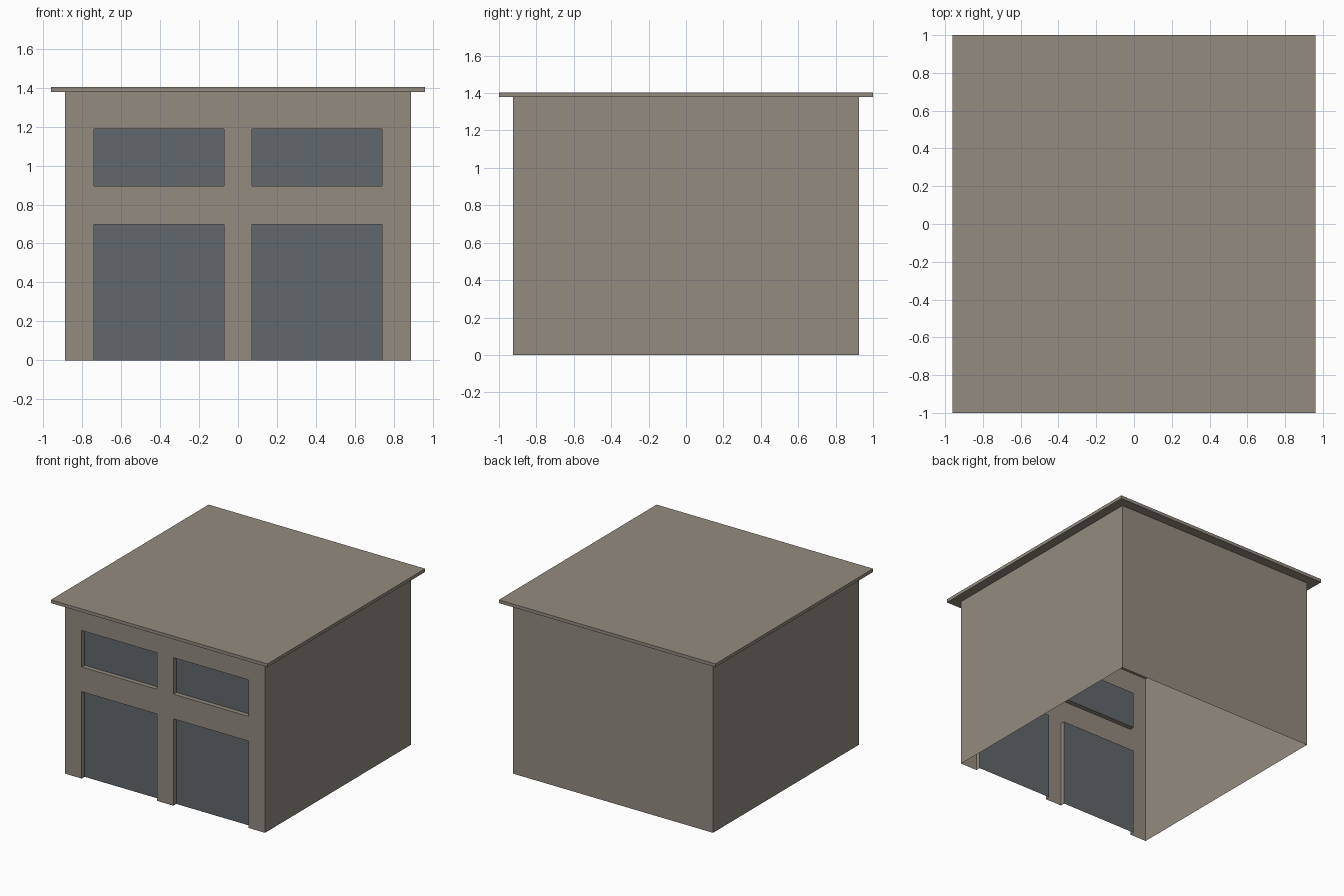
import bpy
import bmesh

if "Cube" in bpy.data.objects:
    bpy.data.objects.remove(bpy.data.objects["Cube"], do_unlink=True)


def material(name, colour):
    mat = bpy.data.materials.new(name)
    mat.use_nodes = True
    mat.diffuse_color = (*colour, 1)
    mat.node_tree.nodes["Principled BSDF"].inputs["Base Color"].default_value = (*colour, 1)
    return mat


def make_object(name, bm, mat):
    bmesh.ops.remove_doubles(bm, verts=bm.verts, dist=0.0001)
    mesh = bpy.data.meshes.new(name)
    bm.to_mesh(mesh)
    bm.free()
    mesh.materials.append(mat)
    obj = bpy.data.objects.new(name, mesh)
    bpy.context.collection.objects.link(obj)
    return obj


def quad(bm, *corners):
    bm.faces.new([bm.verts.new(c) for c in corners])


def front_quad(bm, x0, x1, z0, z1, y):
    quad(bm, (x0, y, z0), (x1, y, z0), (x1, y, z1), (x0, y, z1))


stone = material("warm grey stone", (0.29, 0.256, 0.212))
panel = material("blue grey panel", (0.119, 0.136, 0.15))

# Main dimensions
WIDTH, DEPTH, HEIGHT, TOP = 0.887, 0.924, 1.378, 1.404
INNER, OUTER, RECESS = 0.073, 0.74, 0.037
FRONT, BACK = -DEPTH, -DEPTH + RECESS
columns = [-WIDTH, -OUTER, -INNER, INNER, OUTER, WIDTH]
rows = [0, 0.697, 0.895, 1.188, HEIGHT]

# Walls: open-bottomed shell with recessed openings in the front
walls = bmesh.new()
outline = [(WIDTH, -DEPTH), (WIDTH, DEPTH), (-WIDTH, DEPTH), (-WIDTH, -DEPTH)]
for (ax, ay), (bx, by) in zip(outline, outline[1:]):
    quad(walls, (ax, ay, 0), (bx, by, 0), (bx, by, HEIGHT), (ax, ay, HEIGHT))

for c, (x0, x1) in enumerate(zip(columns, columns[1:])):
    for r, (z0, z1) in enumerate(zip(rows, rows[1:])):
        if c % 2 == 0 or r % 2 == 1:
            front_quad(walls, x0, x1, z0, z1, FRONT)
            continue
        # Reveals around the opening; doors have no sill
        ring = [(x0, z0), (x1, z0), (x1, z1), (x0, z1)]
        for i, (px, pz) in enumerate(ring):
            qx, qz = ring[(i + 1) % 4]
            if pz == qz == 0:
                continue
            quad(walls, (px, FRONT, pz), (qx, FRONT, qz), (qx, BACK, qz), (px, BACK, pz))
        # Door or window panel at the back of the recess
        infill = bmesh.new()
        front_quad(infill, x0, x1, z0, z1, BACK)
        side = "right" if x0 < 0 else "left"
        make_object(side + ("_door" if r == 0 else "_window"), infill, panel)
make_object("walls", walls, stone)

# Flat overhanging roof slab
roof = bmesh.new()
bmesh.ops.create_cube(roof, size=1)
bmesh.ops.scale(roof, vec=(1.922, 2, TOP - HEIGHT), verts=roof.verts)
bmesh.ops.translate(roof, vec=(0, 0, (TOP + HEIGHT) / 2), verts=roof.verts)
make_object("roof_slab", roof, stone)
